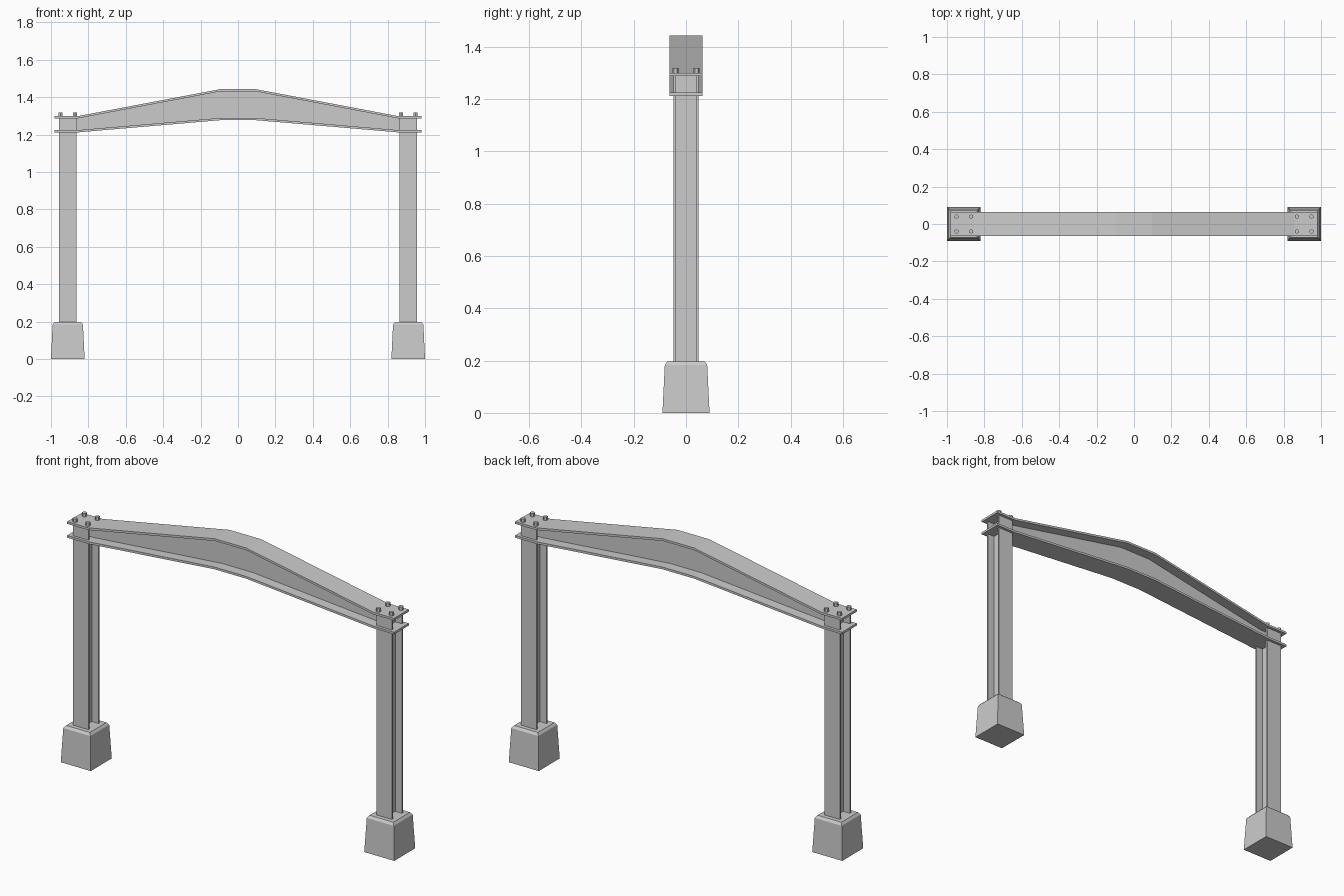
import bpy, bmesh

if "Cube" in bpy.data.objects:
    bpy.data.objects.remove(bpy.data.objects["Cube"])

COL_X = 0.91          # column centre line


def make_object(name, bm):
    bmesh.ops.recalc_face_normals(bm, faces=bm.faces)
    mesh = bpy.data.meshes.new(name)
    bm.to_mesh(mesh)
    bm.free()
    obj = bpy.data.objects.new(name, mesh)
    bpy.context.collection.objects.link(obj)
    return obj


def prism(name, outline, place, depth_a, depth_b):
    """Extrude a 2D outline; place(u, v, d) maps it into space."""
    bm = bmesh.new()
    a = [bm.verts.new(place(u, v, depth_a)) for u, v in outline]
    b = [bm.verts.new(place(u, v, depth_b)) for u, v in outline]
    n = len(outline)
    bm.faces.new(a)
    bm.faces.new(b)
    for i in range(n):
        j = (i + 1) % n
        bm.faces.new((a[i], a[j], b[j], b[i]))
    return make_object(name, bm)


def footing(name, x):
    """Tapered concrete block with a chamfered top."""
    bm = bmesh.new()
    rings = []
    for half, z in ((0.09, 0), (0.081, 0.184), (0.071, 0.197)):
        rings.append([bm.verts.new((x + sx * half, sy * half, z))
                      for sx, sy in ((-1, -1), (1, -1), (1, 1), (-1, 1))])
    bm.faces.new(rings[0])
    bm.faces.new(rings[-1])
    for lo, hi in zip(rings, rings[1:]):
        for i in range(4):
            j = (i + 1) % 4
            bm.faces.new((lo[i], lo[j], hi[j], hi[i]))
    return make_object(name, bm)


def bolt(name, x, y):
    bm = bmesh.new()
    bmesh.ops.create_cone(bm, cap_ends=True, segments=6, radius1=0.012,
                          radius2=0.012, depth=0.024)
    bmesh.ops.translate(bm, verts=bm.verts, vec=(x, y, 1.306))
    return make_object(name, bm)


# H-shaped column section: flanges face front and back
W, H, TF, TW = 0.046, 0.048, 0.009, 0.006
section = [(-W, -H), (W, -H), (W, -H + TF), (TW, -H + TF),
           (TW, H - TF), (W, H - TF), (W, H), (-W, H),
           (-W, H - TF), (-TW, H - TF), (-TW, -H + TF), (-W, -H + TF)]

for side, s in (("left", -1), ("right", 1)):
    x = s * COL_X
    footing(f"{side}_footing", x)
    prism(f"{side}_column", section,
          lambda u, v, d: (x + u, v, d), 0.19, 1.29)
    for i, dx in enumerate((-0.039, 0.039)):
        for j, y in enumerate((-0.04, 0.04)):
            bolt(f"{side}_bolt_{i}{j}", x + dx, y)

# Tapered, cranked beam: top and bottom flanges plus web
T = 0.012
top = [(-0.98, 1.299), (-0.855, 1.299), (-0.095, 1.443),
       (0.095, 1.443), (0.855, 1.299), (0.98, 1.299)]
bottom = [(-0.98, 1.212), (-0.855, 1.212), (-0.095, 1.277),
          (0.095, 1.277), (0.855, 1.212), (0.98, 1.212)]


def offset(line, dz):
    return [(x, z + dz) for x, z in line]


def web_line(line):
    return [(max(-COL_X, min(COL_X, x)), z) for x, z in line]


def front(u, v, d):
    return (u, d, v)


prism("beam_top_flange", top + offset(top, -T)[::-1], front, -0.063, 0.063)
prism("beam_bottom_flange", offset(bottom, T) + bottom[::-1], front, -0.063, 0.063)
prism("beam_web", web_line(offset(top, -T)) + web_line(offset(bottom, T))[::-1],
      front, -0.007, 0.007)
